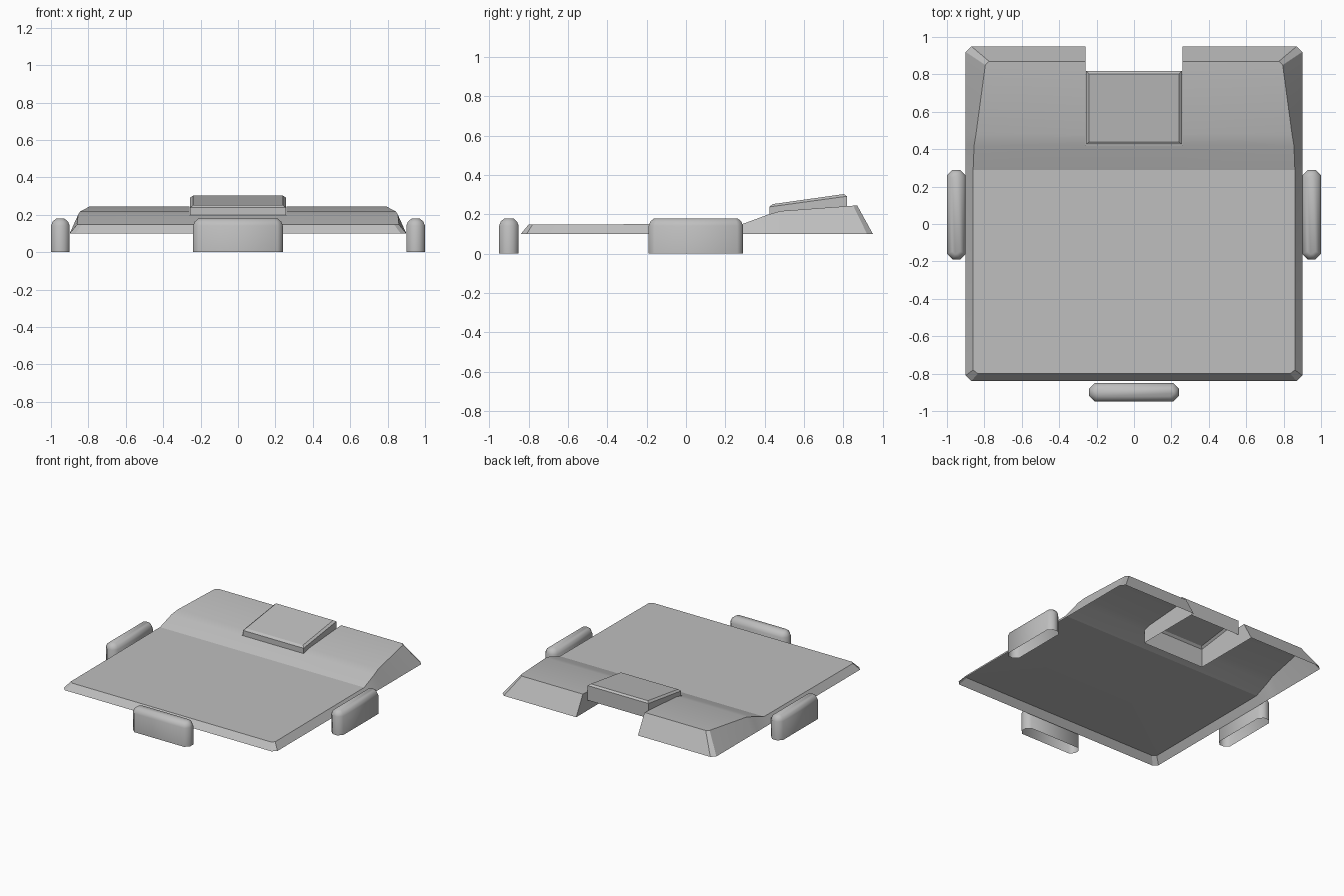
import bpy, bmesh, math

cube = bpy.data.objects.get("Cube")
if cube:
    bpy.data.objects.remove(cube)

GREY = (0.52, 0.52, 0.52, 1)
mat = bpy.data.materials.new("plain_grey")
mat.use_nodes = True
mat.diffuse_color = GREY
mat.node_tree.nodes["Principled BSDF"].inputs["Base Color"].default_value = GREY


def finish(bm, name, angle):
    bmesh.ops.remove_doubles(bm, verts=bm.verts[:], dist=0.0005)
    bmesh.ops.recalc_face_normals(bm, faces=bm.faces[:])
    # the shells are open below, so make sure they face outwards
    if max(bm.faces, key=lambda f: f.calc_area()).normal.z < -0.5:
        bmesh.ops.reverse_faces(bm, faces=bm.faces[:])
    mesh = bpy.data.meshes.new(name)
    bm.to_mesh(mesh)
    bm.free()
    mesh.materials.append(mat)
    obj = bpy.data.objects.new(name, mesh)
    bpy.context.collection.objects.link(obj)
    bpy.ops.object.select_all(action="DESELECT")
    obj.select_set(True)
    bpy.context.view_layer.objects.active = obj
    bpy.ops.object.shade_smooth_by_angle(angle=math.radians(angle))
    return obj


def face(bm, points):
    bm.faces.new([bm.verts.new(p) for p in points])


# Deck shell: rows of (top y, top z, top half width, rim half width, rim y)
RIM, NOTCH, NOTCH_Y = 0.10, 0.26, 0.42
ROWS = [
    (-0.84, RIM, 0.87, 0.87, -0.84),
    (-0.80, 0.148, 0.835, 0.87, -0.84),
    (-0.78, 0.148, 0.86, 0.90, -0.81),
    (0.29, 0.152, 0.86, 0.90, 0.29),
    (NOTCH_Y, 0.20, 0.855, 0.90, NOTCH_Y),
    (0.48, 0.217, 0.845, 0.90, 0.48),
    (0.85, 0.244, 0.795, 0.90, 0.92),
    (0.87, 0.245, 0.775, 0.87, 0.95),
    (0.95, RIM, 0.87, 0.87, 0.95),
]


def section(y, z, half, rim_half, rim_y):
    right = [(NOTCH, y, z), (half, y, z), (rim_half, rim_y, RIM)]
    return [(-px, py, pz) for px, py, pz in reversed(right)] + right


bm = bmesh.new()
for a, b in zip(ROWS, ROWS[1:]):
    sa, sb = section(*a), section(*b)
    behind = a[0] >= NOTCH_Y
    for i in range(5):
        collapsed = i in (0, 4) and RIM in (a[1], b[1])
        if not collapsed and not (behind and i == 2):
            face(bm, [sa[i], sa[i + 1], sb[i + 1], sb[i]])
    # side walls of the notch
    if behind:
        for x in (-NOTCH, NOTCH):
            wall = [(x, a[0], a[1]), (x, b[0], b[1]), (x, b[0], RIM), (x, a[0], RIM)]
            face(bm, wall[:2] + wall[3:] if b[1] == RIM else wall)
face(bm, [(-NOTCH, NOTCH_Y, 0.20), (NOTCH, NOTCH_Y, 0.20),
          (NOTCH, NOTCH_Y, RIM), (-NOTCH, NOTCH_Y, RIM)])
finish(bm, "deck", 17)

# Raised tilted cover in the notch, open below
bm = bmesh.new()
HALF, FRONT, BACK, EDGE = 0.256, 0.424, 0.818, 0.016


def ring(inset, z_front, z_back):
    x, y0, y1 = HALF - inset, FRONT + inset, BACK - inset
    return [(-x, y0, z_front), (x, y0, z_front), (x, y1, z_back), (-x, y1, z_back)]


rings = [ring(0, 0.18, 0.18), ring(0, 0.238, 0.292), ring(EDGE, 0.252, 0.303)]
for lo, hi in zip(rings, rings[1:]):
    for i in range(4):
        j = (i + 1) % 4
        face(bm, [lo[i], lo[j], hi[j], hi[i]])
face(bm, rings[-1])
finish(bm, "tilted_cover", 15)


# Upright bumper pads, open below, with chamfered ends and tops
def pad(name, cx, cy, half_x, half_y):
    bm = bmesh.new()
    levels = []
    for z, inset in ((0, 0), (0.142, 0), (0.164, 0.009), (0.18, 0.028)):
        hx, hy, c = half_x - inset, half_y - inset, 0.03 - inset * 0.5
        quarter = [(hx, hy - c), (hx - c, hy)]
        loop = quarter + [(-x, y) for x, y in reversed(quarter)]
        loop += [(-x, -y) for x, y in loop]
        levels.append([(cx + x, cy + y, z) for x, y in loop])
    for lo, hi in zip(levels, levels[1:]):
        for i in range(8):
            j = (i + 1) % 8
            face(bm, [lo[i], lo[j], hi[j], hi[i]])
    face(bm, levels[-1])
    finish(bm, name, 50)


pad("left_pad", 0.95, 0.05, 0.05, 0.24)
pad("right_pad", -0.95, 0.05, 0.05, 0.24)
pad("front_pad", 0, -0.90, 0.24, 0.05)
